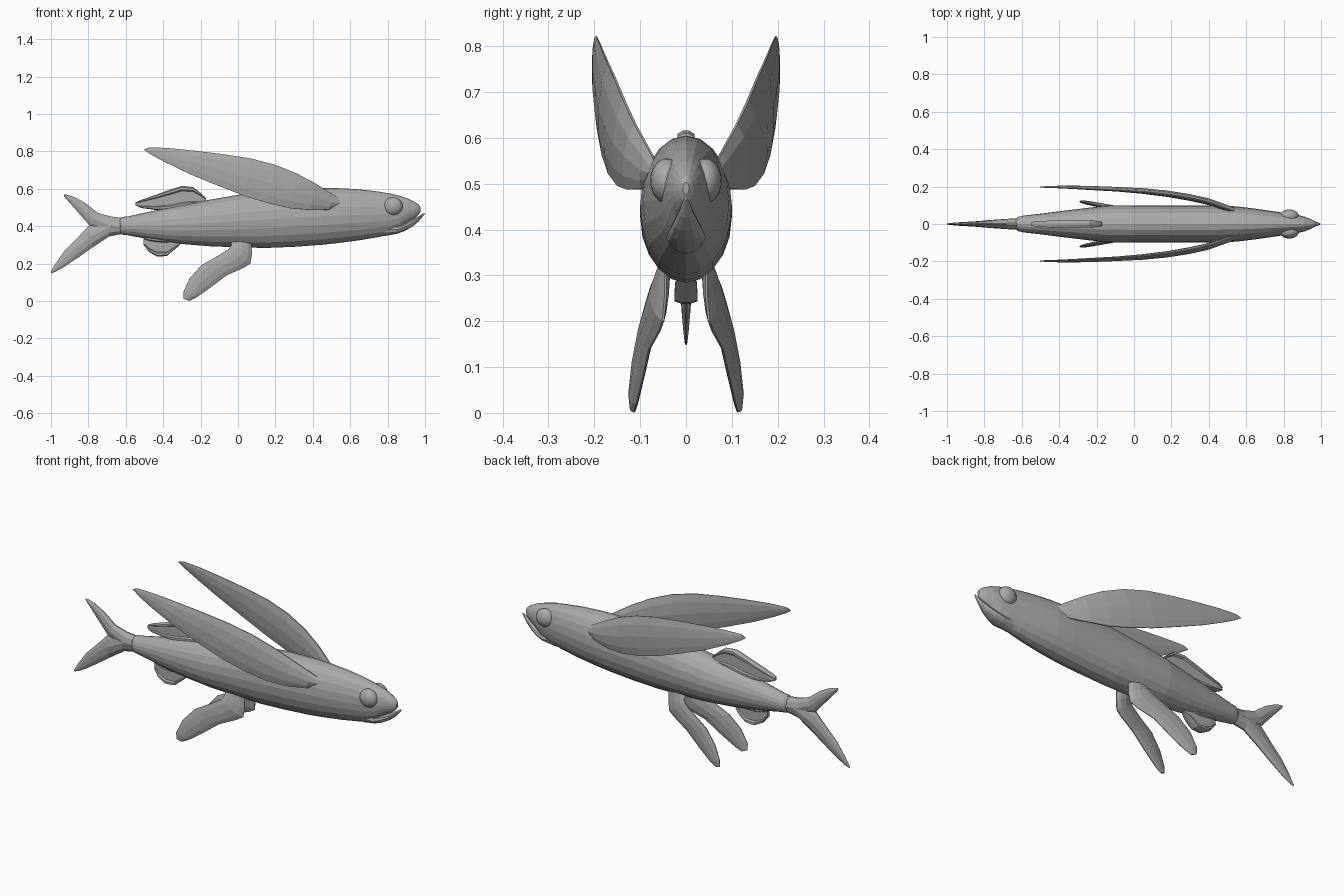
import bpy, bmesh, math
from mathutils import Vector

grey = bpy.data.materials.new("fish grey")
grey.diffuse_color = (0.4, 0.4, 0.4, 1)


def loft(name, rings):
    """Skin a list of equal-length closed rings and cap both ends."""
    bm = bmesh.new()
    rows = [[bm.verts.new(p) for p in r] for r in rings]
    n = len(rows[0])
    for a, b in zip(rows, rows[1:]):
        for i in range(n):
            bm.faces.new((a[i], a[(i + 1) % n], b[(i + 1) % n], b[i]))
    bm.faces.new(rows[0])
    bm.faces.new(rows[-1])
    bmesh.ops.recalc_face_normals(bm, faces=bm.faces)
    me = bpy.data.meshes.new(name)
    bm.to_mesh(me)
    bm.free()
    me.materials.append(grey)
    ob = bpy.data.objects.new(name, me)
    bpy.context.collection.objects.link(ob)
    return ob


def oval(x, zb, zt, hw, n=20):
    """Upright elliptical body section."""
    c, h = (zb + zt) / 2, (zt - zb) / 2
    return [(x, hw * math.cos(2 * math.pi * i / n), c + h * math.sin(2 * math.pi * i / n))
            for i in range(n)]


LEAF = ((0, .15), (.2, .75), (.5, 1), (.8, .7), (1, .15))
RIM = ((0, .3), (.06, 1), (.18, 1), (.24, .6), (.76, .6), (.82, 1), (.94, 1), (1, .3))


def fin(name, pairs, side=1, shape=LEAF):
    """Fin from (edge point, opposite edge point, half thickness) sections."""
    rings = []
    for p, q, t in pairs:
        p, q = Vector(p), Vector(q)
        d = q - p
        nrm = Vector((0, 1, 0))
        nrm = (nrm - d * (nrm.dot(d) / d.length_squared)).normalized() * t
        ring = [p + d * u + nrm * w for u, w in shape]
        ring += [p + d * u - nrm * w for u, w in reversed(shape)]
        rings.append([(v.x, v.y * side, v.z) for v in ring])
    return loft(name, rings)


# Body: x, bottom, top, half width
loft("body", [oval(*s) for s in (
    (-.635, .365, .44, .025), (-.62, .355, .45, .038), (-.59, .352, .452, .045),
    (-.5, .335, .472, .055), (-.4, .318, .494, .068), (-.3, .305, .513, .08),
    (-.15, .293, .542, .098), (0, .287, .568, .1), (.15, .284, .588, .1),
    (.3, .29, .6, .1), (.45, .301, .605, .1), (.55, .312, .603, .094),
    (.65, .325, .597, .082), (.74, .34, .587, .069), (.82, .357, .574, .057),
    (.87, .385, .561, .05), (.91, .42, .548, .04), (.945, .443, .53, .027),
    (.965, .46, .517, .016), (.975, .477, .503, .007))])

# Protruding lower jaw
loft("lower_jaw", [oval(*s, n=12) for s in (
    (.78, .347, .42, .04), (.85, .36, .405, .043), (.89, .374, .418, .038),
    (.93, .396, .435, .027), (.965, .425, .453, .015), (.985, .448, .466, .008),
    (.998, .463, .473, .003))])

# Dorsal and anal fins with raised rims
fin("dorsal_fin", [((x, 0, a), (x, 0, b), t) for x, a, b, t in (
    (-.17, .55, .52, .01), (-.2, .578, .515, .017), (-.24, .609, .51, .018),
    (-.3, .616, .5, .018), (-.36, .597, .488, .018), (-.44, .568, .487, .018),
    (-.52, .54, .498, .016), (-.548, .528, .512, .01))], shape=RIM)
fin("anal_fin", [((x, 0, a), (x, 0, b), t) for x, a, b, t in (
    (-.31, .32, .30, .012), (-.34, .335, .275, .024), (-.38, .335, .241, .025),
    (-.43, .34, .237, .025), (-.475, .342, .262, .022),
    (-.505, .34, .3, .012))], shape=RIM)

# Forked tail
fin("tail_upper_lobe", [((a, 0, b), (c, 0, d), t) for a, b, c, d, t in (
    (-.6, .443, -.6, .363, .032), (-.68, .452, -.68, .352, .027),
    (-.75, .472, -.79, .4, .02), (-.82, .527, -.84, .457, .014),
    (-.88, .558, -.895, .52, .01), (-.915, .569, -.923, .55, .007),
    (-.93, .57, -.93, .562, .003))])
fin("tail_lower_lobe", [((a, 0, b), (c, 0, d), t) for a, b, c, d, t in (
    (-.6, .363, -.6, .443, .032), (-.69, .345, -.69, .445, .027),
    (-.78, .285, -.79, .41, .02), (-.87, .222, -.84, .358, .014),
    (-.93, .182, -.925, .272, .01), (-.975, .157, -.975, .202, .006),
    (-1, .148, -1, .16, .003))])

for label, s in (("left", 1), ("right", -1)):
    # Long wing fin: x, top, bottom, y, half thickness
    fin("wing_fin_" + label, [((x + .015, y0, a), (x - .015, y1, b), t)
                              for x, a, b, y0, y1, t in (
        (.56, .53, .508, .06, .065, .012), (.5, .565, .488, .075, .095, .016),
        (.4, .628, .487, .11, .128, .018), (.3, .682, .495, .135, .148, .018),
        (.18, .73, .522, .155, .168, .017), (.05, .763, .562, .17, .182, .015),
        (-.1, .786, .62, .18, .193, .012), (-.25, .804, .682, .187, .2, .01),
        (-.38, .817, .745, .193, .202, .007), (-.45, .821, .783, .195, .201, .005),
        (-.49, .822, .81, .196, .198, .003))], side=s)
    # Pelvic fin
    fin("pelvic_fin_" + label, [
        ((.072, .045, .32), (-.04, .05, .32), .014),
        ((.074, .045, .25), (-.035, .065, .3), .016),
        ((.066, .05, .2), (-.05, .075, .278), .016),
        ((.03, .058, .178), (-.1, .085, .246), .015),
        ((-.06, .08, .138), (-.195, .1, .192), .013),
        ((-.15, .095, .07), (-.258, .114, .122), .012),
        ((-.225, .108, .018), (-.292, .122, .048), .01),
        ((-.262, .113, .001), (-.292, .12, .012), .006)], side=s)
    # Bulging eye
    bpy.ops.mesh.primitive_uv_sphere_add(segments=20, ring_count=12, radius=1,
                                         location=(.83, s * .042, .506))
    eye = bpy.context.object
    eye.name = "eye_" + label
    eye.scale = (.051, .036, .049)
    eye.rotation_euler = (0, 0, 0)
    eye.data.materials.append(grey)
    bpy.ops.object.shade_smooth_by_angle()
